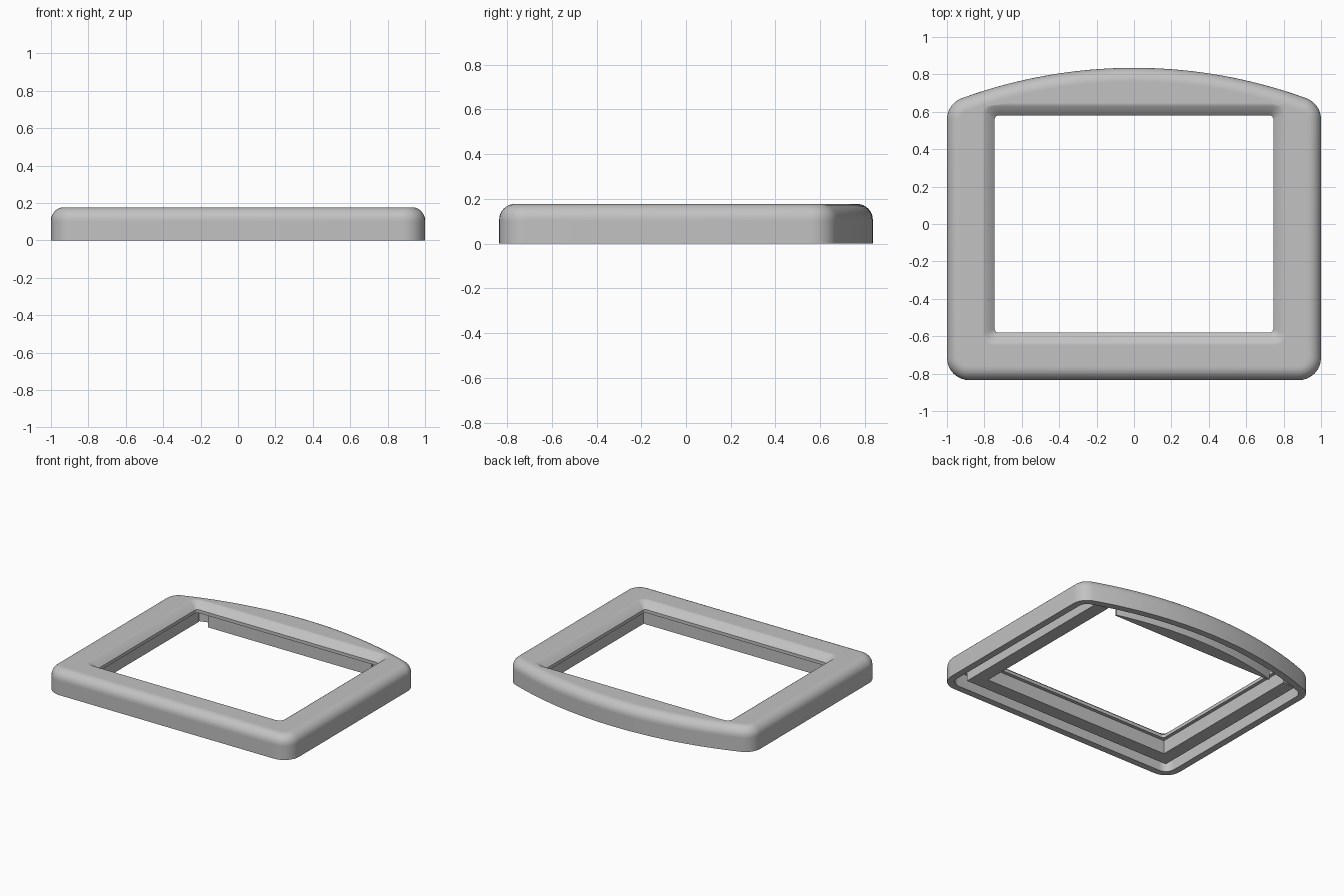
import bpy
import bmesh
from math import sin, cos, pi, sqrt, atan2, asin, radians

if "Cube" in bpy.data.objects:
    bpy.data.objects.remove(bpy.data.objects["Cube"])

HALF_X, HALF_Y = 1.0, 0.835      # overall half sizes
BOW = 2.69                       # radius of the bowed back edge
CORNER = 0.12                    # outer corner radius
OPEN_X, OPEN_Y = 0.745, 0.58     # half sizes of the opening
TOP, ROUND = 0.177, 0.07         # height and shoulder radius
UNDER = 0.108                    # underside of the top plate
STEPS, BACK = 8, 32              # segments per corner and along the back

grey = bpy.data.materials.new("light grey")
grey.use_nodes = True
colour = (0.54, 0.54, 0.54, 1)
grey.diffuse_color = colour
grey.node_tree.nodes["Principled BSDF"].inputs["Base Color"].default_value = colour


def arc(cx, cy, r, a0, a1, n):
    return [(cx + r * cos(a0 + (a1 - a0) * i / n),
             cy + r * sin(a0 + (a1 - a0) * i / n)) for i in range(n + 1)]


def mirrored(points):
    return [(-x, y) for x, y in reversed(points)]


def outer(inset, z):
    """Outline with a bowed back, moved inwards by inset."""
    r = CORNER - inset
    cx = HALF_X - CORNER
    bow_y = HALF_Y - BOW
    rise = sqrt((BOW - CORNER) ** 2 - cx ** 2)
    a = atan2(rise, cx)
    half = arc(cx, CORNER - HALF_Y, r, -pi / 2, 0, STEPS)
    half += arc(cx, bow_y + rise, r, 0, a, STEPS)
    edge = arc(0, bow_y, BOW - inset, a, pi - a, BACK)[1:-1]
    return [(x, y, z) for x, y in half + edge + mirrored(half)]


def opening(grow, z, r):
    """Rounded rectangle around the opening, with points matching outer()."""
    cx, cy = OPEN_X + grow - r, OPEN_Y + grow - r
    half = arc(cx, -cy, r, -pi / 2, 0, STEPS) + arc(cx, cy, r, 0, pi / 2, STEPS)
    edge = [(cx - 2 * cx * i / BACK, cy + r) for i in range(1, BACK)]
    return [(x, y, z) for x, y in half + edge + mirrored(half)]


def finish(name, bm):
    """Turn a bmesh into a smooth-shaded object with sharp edges kept."""
    bmesh.ops.recalc_face_normals(bm, faces=bm.faces[:])
    mesh = bpy.data.meshes.new(name)
    bm.to_mesh(mesh)
    bm.free()
    mesh.materials.append(grey)
    obj = bpy.data.objects.new(name, mesh)
    bpy.context.collection.objects.link(obj)
    bpy.ops.object.select_all(action='DESELECT')
    obj.select_set(True)
    bpy.context.view_layer.objects.active = obj
    bpy.ops.object.shade_smooth_by_angle(angle=radians(30))


def ring(name, loops):
    """Join a closed cross-section of loops into one solid ring."""
    bm = bmesh.new()
    rows = [[bm.verts.new(p) for p in loop] for loop in loops]
    n = len(rows[0])
    for k, row in enumerate(rows):
        nxt = rows[(k + 1) % len(rows)]
        for i in range(n):
            j = (i + 1) % n
            bm.faces.new((row[i], row[j], nxt[j], nxt[i]))
    finish(name, bm)


def prism(name, points, z0, z1):
    """Extrude a flat outline upwards from z0 to z1."""
    bm = bmesh.new()
    base = bm.faces.new([bm.verts.new((x, y, z0)) for x, y in points])
    top = bmesh.ops.extrude_face_region(bm, geom=[base], use_keep_orig=True)["geom"]
    moved = [v for v in top if isinstance(v, bmesh.types.BMVert)]
    bmesh.ops.translate(bm, verts=moved, vec=(0, 0, z1 - z0))
    finish(name, bm)


# Shell: outer wall, rounded shoulder, top plate, sloped lip and hollow underside
shoulder = [outer(ROUND * (1 - cos(t)), TOP - ROUND + ROUND * sin(t))
            for t in (pi / 2 * i / 8 for i in range(9))]
lip = [opening(g, z, r) for g, z, r in (
    (0.068, TOP, 0.06), (0.062, TOP, 0.055), (0.05, TOP - 0.004, 0.05),
    (0.006, 0.138, 0.025), (0.0, 0.132, 0.02), (0.0, UNDER, 0.02))]
shell = [outer(0, 0), outer(0, TOP - ROUND - 0.005)] + shoulder
shell += [outer(ROUND + 0.005, TOP)] + lip + [outer(0.05, UNDER), outer(0.05, 0)]
ring("bezel_shell", shell)

# U-shaped rib under the front and sides, set back from the lip
RIB_LOW, RIB_HIGH = 0.008, 0.12
INNER_X, INNER_Y = OPEN_X + 0.025, OPEN_Y + 0.025
right_half = [(INNER_X + 0.1, -INNER_Y - 0.1), (INNER_X + 0.1, 0.638),
              (INNER_X, 0.645), (INNER_X, -INNER_Y)]
prism("front_and_side_rib", right_half + mirrored(right_half), RIB_LOW, RIB_HIGH)

# Lens-shaped rib under the bowed back, with a gap at each end
END_X, BOW_IN = 0.67, BOW - 0.13
spread = asin(END_X / BOW_IN)
curve = arc(0, HALF_Y - BOW, BOW_IN, pi / 2 - spread, pi / 2 + spread, BACK)
prism("back_rib", [(-END_X, INNER_Y), (END_X, INNER_Y)] + curve, RIB_LOW, RIB_HIGH)
